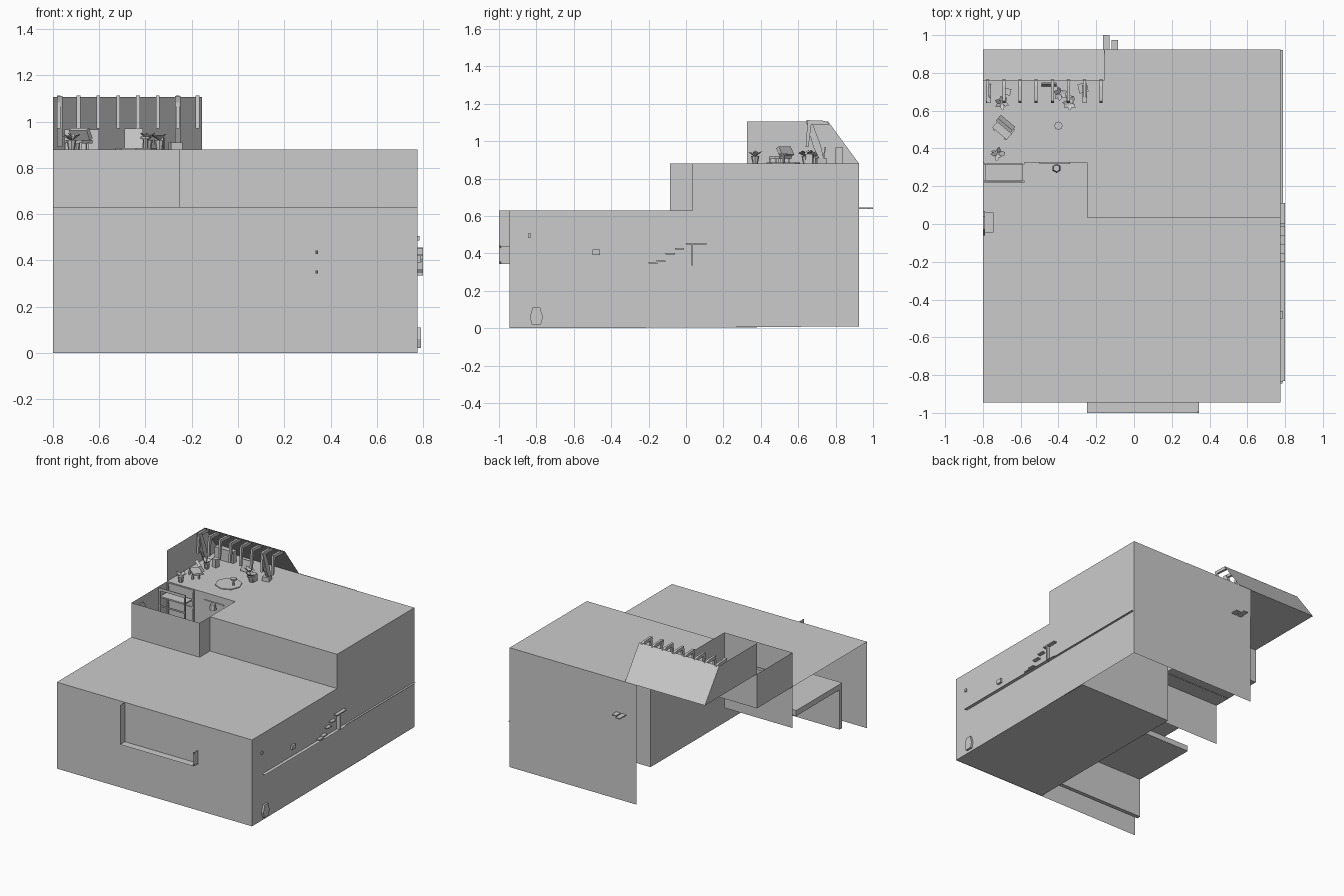
import bpy, bmesh, math, random
from mathutils import Vector

if "Cube" in bpy.data.objects:
    bpy.data.objects.remove(bpy.data.objects["Cube"])
random.seed(3)


def mesh(name, verts, faces):
    me = bpy.data.meshes.new(name)
    me.from_pydata(verts, [], faces)
    me.update()
    ob = bpy.data.objects.new(name, me)
    bpy.context.collection.objects.link(ob)
    return ob


def sheet(name, axis, at, pts):
    """Flat single-sided wall or floor: polygon pts on the plane axis = at."""
    v = []
    for a, b in pts:
        p = [a, b]
        p.insert('xyz'.index(axis), at)
        v.append(p)
    return mesh(name, v, [range(len(v))])


def rect(name, axis, at, a0, a1, b0, b1):
    return sheet(name, axis, at, [(a0, b0), (a1, b0), (a1, b1), (a0, b1)])


def from_bm(name, bm, loc, rot=(0, 0, 0)):
    me = bpy.data.meshes.new(name)
    bm.to_mesh(me)
    bm.free()
    ob = bpy.data.objects.new(name, me)
    ob.location, ob.rotation_euler = loc, rot
    bpy.context.collection.objects.link(ob)
    return ob


def box(name, x0, x1, y0, y1, z0, z1, rot=(0, 0, 0)):
    bm = bmesh.new()
    bmesh.ops.create_cube(bm, size=1)
    bmesh.ops.scale(bm, vec=(x1 - x0, y1 - y0, z1 - z0), verts=bm.verts)
    return from_bm(name, bm, ((x0 + x1) / 2, (y0 + y1) / 2, (z0 + z1) / 2), rot)


def cyl(name, x, y, z0, z1, r0, r1=None, n=8):
    bm = bmesh.new()
    bmesh.ops.create_cone(bm, cap_ends=True, segments=n, radius1=r0,
                          radius2=r0 if r1 is None else r1, depth=z1 - z0)
    return from_bm(name, bm, (x, y, (z0 + z1) / 2))


def prism(name, prof, x0, x1):
    """Extrude a (y, z) profile along x."""
    n = len(prof)
    v = [(x0, y, z) for y, z in prof] + [(x1, y, z) for y, z in prof]
    f = [list(range(n))[::-1], list(range(n, 2 * n))]
    f += [(i, (i + 1) % n, n + (i + 1) % n, n + i) for i in range(n)]
    return mesh(name, v, f)


L, R, F, B = -.80, .775, -.945, .925      # shell limits
LOW, HIGH, WELL = .63, .88, -.25          # roof heights, edge of the sunken court

# building shell: single sheets, open at left and rear-left
rect('front_wall', 'y', F, L, R, 0, LOW)
sheet('right_wall', 'x', R, [(F, 0), (.01, .003), (B, .01), (B, HIGH), (.035, HIGH), (.035, LOW), (F, LOW)])
rect('back_wall', 'y', B, WELL, R, .01, HIGH)
rect('back_upper_panel', 'y', B + .004, WELL, .31, .67, HIGH)
rect('low_roof', 'z', LOW, L, R, F, .035)
sheet('high_roof', 'z', HIGH, [(WELL, .035), (R, .035), (R, B), (L, B), (L, .325), (WELL, .325)])
rect('roof_step', 'y', .035, WELL, R, LOW, HIGH)

# sunken court beside the terrace
rect('court_floor', 'z', LOW + .002, L, WELL, .035, .325)
rect('court_front_wall', 'y', -.085, L, WELL, .33, HIGH)
rect('court_right_wall', 'x', WELL, -.085, .325, LOW, HIGH)
rect('court_left_wall', 'x', L, -.085, .325, LOW, HIGH)
rect('court_back_wall', 'y', .325, L, WELL, LOW, HIGH)

# interior
rect('ground_floor', 'z', .003, .02, R, F, .38)
rect('room_back_wall', 'y', .38, .02, R, .003, LOW)
rect('room_side_wall', 'x', .02, -.78, .38, .003, LOW)
box('inner_slab', -.70, .02, -.78, -.27, .32, .36)
box('slab_end_panel', -.70, .02, -.80, -.77, .03, .36)

# sloped attic roof with its end wall
mesh('slanted_roof', [(L, .76, 1.105), (-.155, .76, 1.105), (-.155, B, HIGH), (L, B, HIGH)], [(0, 1, 2, 3)])
sheet('attic_side_wall', 'x', L, [(.325, HIGH), (.325, 1.105), (.76, 1.105), (B, HIGH)])
for i in range(8):
    x = -.775 + i * .0857
    prism('rafter', [(.765, 1.10), (.73, 1.11), (.65, 1.112), (.64, .97), (.655, .97), (.67, 1.09), (.76, 1.085)],
          x - .008, x + .008)
for x in (-.77, -.26):
    prism('leaning_post', [(.64, 1.11), (.67, 1.11), (.72, .98), (.74, .89), (.72, .89), (.68, .97)], x - .012, x + .012)

# terrace table and octagonal rug
cyl('rug', -.44, .52, HIGH, .886, .09)
cyl('table_leg', -.40, .52, .886, .925, .008)
cyl('table_top', -.40, .52, .925, .935, .022)

# lounge chair
box('lounger_seat', -.74, -.64, .47, .54, .905, .92, (0, 0, -.7))
box('lounger_back', -.73, -.63, .52, .54, .92, .97, (.5, 0, -.7))
for dx, dy in ((-.03, .05), (.04, -.02), (-.05, 0), (.01, -.05)):
    x, y = -.69 + dx, .50 + dy
    box('lounger_leg', x - .005, x + .005, y - .005, y + .005, HIGH, .91)

# canvas panel, crates and cabinet under the rafters
box('canvas', -.49, -.41, .735, .742, .885, .97, (-.15, 0, 0))
for x, y, w, h in ((-.67, .70, .035, .06), (-.34, .66, .04, .05), (-.27, .72, .05, .03)):
    box('crate', x - w / 2, x + w / 2, y - w / 2, y + w / 2, HIGH, HIGH + h, (0, 0, x * 5))
box('cabinet', -.75, -.60, .80, .84, HIGH, .965)


# potted plants: tapered pot with pointed leaves
def plant(x, y):
    cyl('pot', x, y, HIGH, .92, .014, .022)
    for k in range(6):
        a = k * math.pi / 3 + random.random()
        u = Vector((math.cos(a), math.sin(a), 0))
        w = Vector((-u.y, u.x, 0)) * .012
        c = Vector((x, y, .915))
        m = c + u * .022 + Vector((0, 0, .025))
        tip = c + u * .04 + Vector((0, 0, .02 + .02 * random.random()))
        mesh('leaf', [c, m + w, tip, m - w], [(0, 1, 2, 3)])


for x, y in ((-.72, .37), (-.70, .64), (-.39, .69), (-.34, .64)):
    plant(x, y)

# planter frame in the court
for y in (.22, .318):
    box('frame_rail', L + .005, -.58, y, y + .007, .855, .875)
    box('frame_lower_rail', L + .005, -.58, y, y + .007, .74, .75)
for x in (L + .005, -.59):
    for y in (.22, .315):
        box('frame_post', x, x + .01, y, y + .01, LOW, .875)
box('frame_bed', L + .01, -.59, .23, .315, .80, .81)
prism('wall_niche', [(-.06, .66), (.07, .66), (.07, .80), (.04, .84), (-.03, .84), (-.06, .80)], L, -.79)
box('niche_shelf', L, -.745, -.045, .06, .74, .75)
box('court_shelf', -.50, -.34, .318, .325, .82, .83)
cyl('court_lamp', -.41, .295, .79, .83, .025, .018, 6)

# front balcony: floor with a tall left and a low right end
rect('balcony_floor', 'z', .343, -.25, .345, -1.0, F)
rect('balcony_left_end', 'x', -.25, -1.0, F, .343, LOW)
rect('balcony_right_end', 'x', .34, -1.0, F, .343, .44)
for z in (.35, .435):
    cyl('railing_knob', .34, -.995, z - .007, z + .007, .005)

# right side: long ledge, steps, small landing, lantern
rect('side_ledge', 'z', .338, R, .80, -.83, .11)
rect('side_ledge_rear', 'z', .338, R, .79, .11, .92)
for y, z in ((-.17, .345), (-.13, .355), (-.08, .395), (-.03, .42)):
    box('step', R, .80, y - .03, y + .02, z, z + .008)
box('landing', R, .80, 0, .11, .448, .456)
box('landing_support', R, .80, .03, .038, .335, .45)
box('wall_bracket', R, .79, -.50, -.46, .39, .42)
prism('lantern', [(-.825, .02), (-.775, .02), (-.765, .06), (-.78, .11), (-.82, .11), (-.835, .06)], R, .79)
box('wall_knob', R, .785, -.845, -.83, .485, .505)

# rear brackets
box('rear_bracket', -.165, -.13, B, 1.0, .636, .644)
box('rear_bracket_short', -.12, -.085, B, .975, .636, .644)
